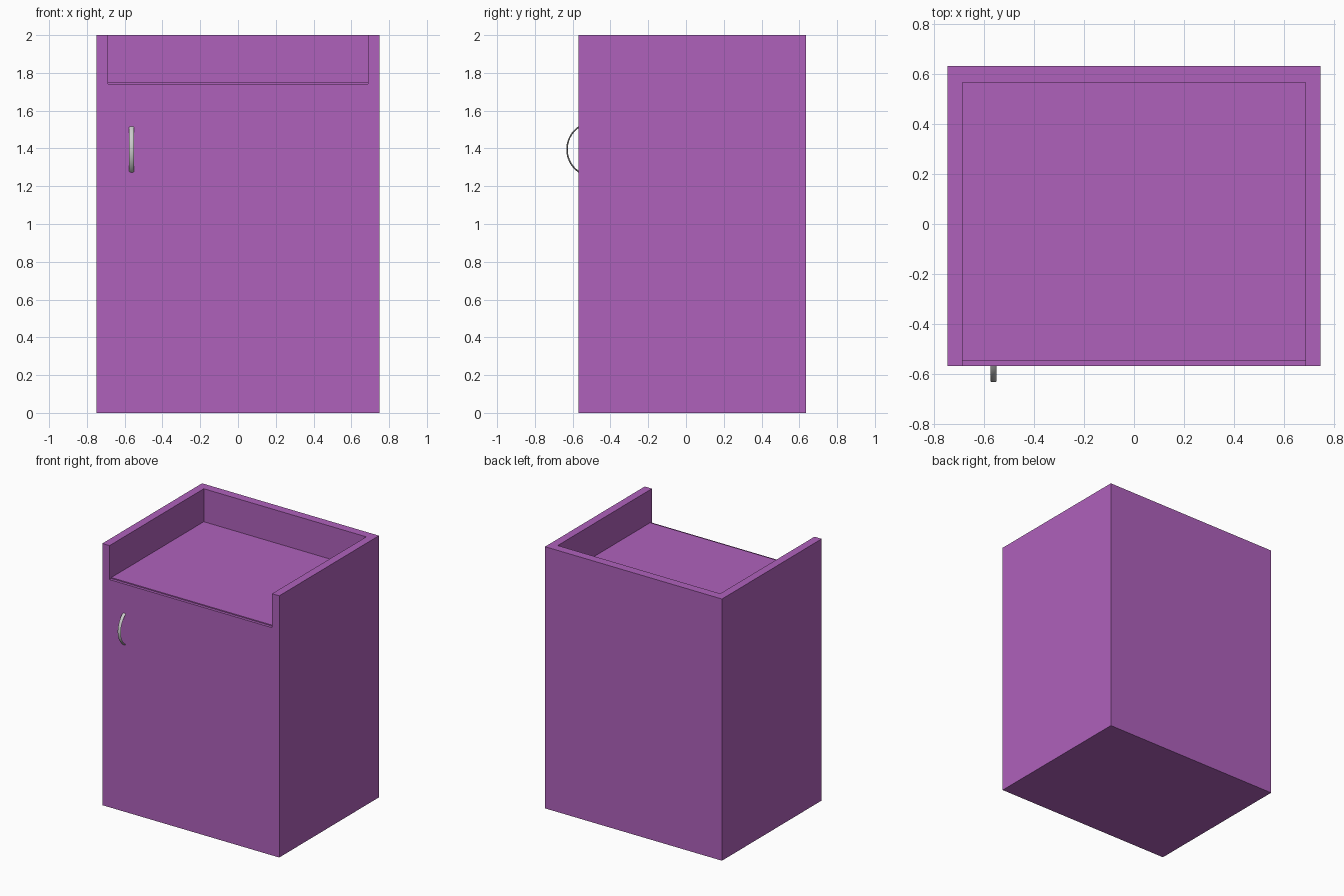
import bpy, bmesh, math
from mathutils import Vector

if "Cube" in bpy.data.objects:
    bpy.data.objects.remove(bpy.data.objects["Cube"])


def box(name, lo, hi):
    lo, hi = Vector(lo), Vector(hi)
    bpy.ops.mesh.primitive_cube_add(size=1, location=(lo + hi) / 2)
    ob = bpy.context.object
    ob.name = name
    ob.scale = hi - lo
    bpy.ops.object.transform_apply(location=True, rotation=False, scale=True)
    return ob


def cut(target, cutter):
    mod = target.modifiers.new("cut", 'BOOLEAN')
    mod.operation = 'DIFFERENCE'
    mod.solver = 'EXACT'
    mod.object = cutter
    bpy.context.view_layer.objects.active = target
    bpy.ops.object.modifier_apply(modifier=mod.name)
    bpy.data.objects.remove(cutter)


purple = bpy.data.materials.new("purple_paint")
purple.diffuse_color = (0.43, 0.12, 0.50, 1)
purple.use_nodes = True
purple.node_tree.nodes["Principled BSDF"].inputs["Base Color"].default_value = purple.diffuse_color

FRONT, BACK = -0.57, 0.634

# Cabinet body with an open-fronted tray in its top
cabinet = box("cabinet_body", (-0.748, FRONT, 0), (0.748, BACK, 2))
cut(cabinet, box("tray_cutter", (-0.687, FRONT - 0.2, 1.748), (0.687, 0.568, 2.2)))
# Small step along the top of the door front
cut(cabinet, box("step_cutter", (-0.687, FRONT - 0.2, 1.74), (0.687, -0.549, 1.9)))
cabinet.data.materials.append(purple)

# Bow handle: flattened oval section swept along an arc
half, bulge = 0.117, 0.06
radius = (half ** 2 + bulge ** 2) / (2 * bulge)
centre_y = FRONT - bulge + radius
sweep = math.asin(half / radius) + 0.03
steps, sides = 24, 12
bm = bmesh.new()
rings = []
for i in range(steps + 1):
    a = -sweep + 2 * sweep * i / steps
    ring = []
    for j in range(sides):
        t = 2 * math.pi * j / sides
        r = radius + 0.004 * math.sin(t)
        ring.append(bm.verts.new((-0.563 + 0.013 * math.cos(t),
                                  centre_y - r * math.cos(a),
                                  1.395 + r * math.sin(a))))
    rings.append(ring)
for r0, r1 in zip(rings, rings[1:]):
    for j in range(sides):
        k = (j + 1) % sides
        bm.faces.new((r0[j], r0[k], r1[k], r1[j]))
bm.faces.new(rings[0])
bm.faces.new(rings[-1])
bmesh.ops.recalc_face_normals(bm, faces=bm.faces)
mesh = bpy.data.meshes.new("door_handle")
bm.to_mesh(mesh)
bm.free()
handle = bpy.data.objects.new("door_handle", mesh)
bpy.context.collection.objects.link(handle)
bpy.ops.object.select_all(action='DESELECT')
handle.select_set(True)
bpy.context.view_layer.objects.active = handle
bpy.ops.object.shade_smooth_by_angle(angle=math.radians(40))
